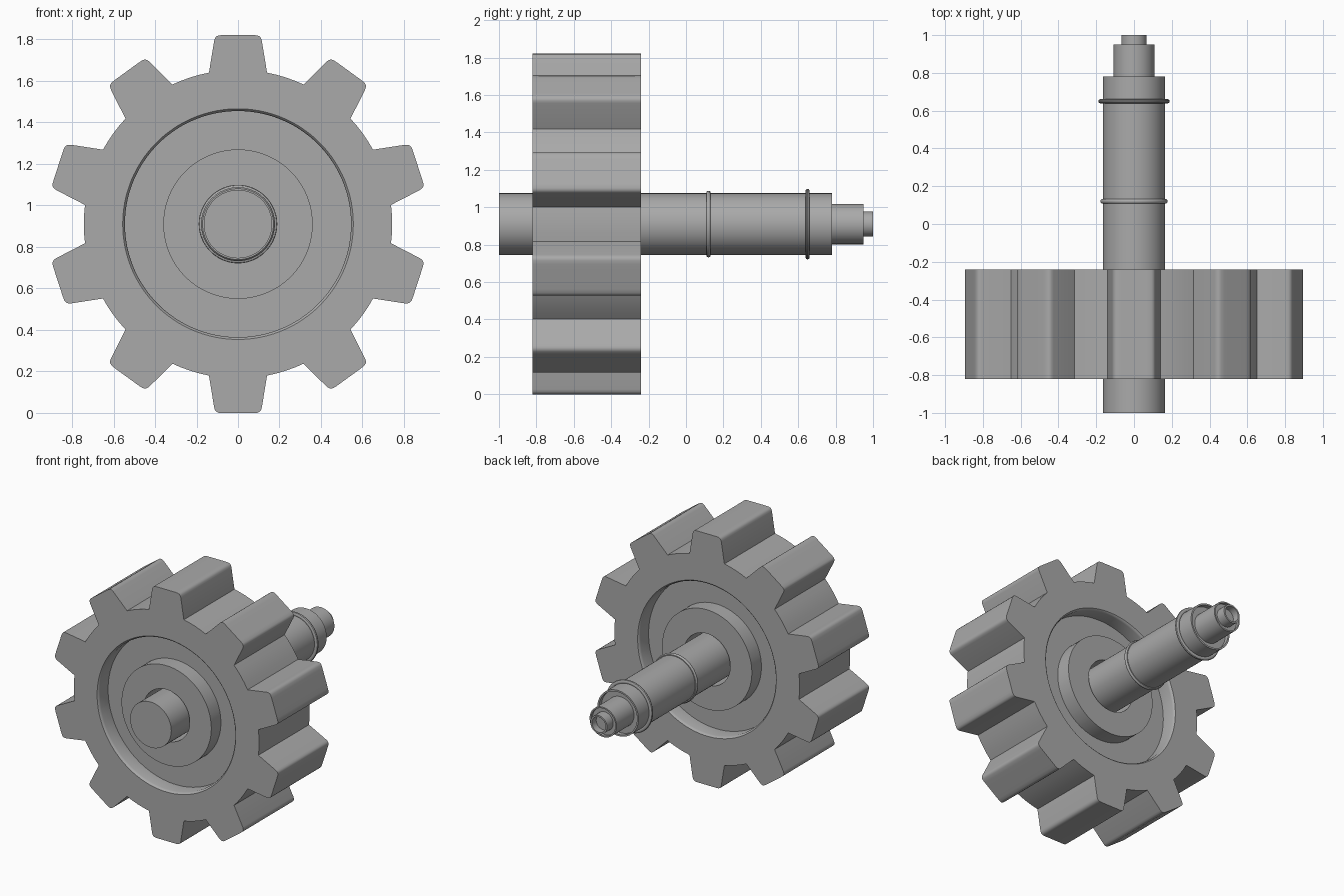
import bpy, bmesh, math
from math import sin, cos, radians, pi

cube = bpy.data.objects.get("Cube")
if cube:
    bpy.data.objects.remove(cube)

AXIS_Z = 0.91
TEETH = 10

steel = bpy.data.materials.new("grey_steel")
steel.use_nodes = True
GREY = (0.4, 0.4, 0.4, 1)
steel.diffuse_color = GREY
steel.node_tree.nodes["Principled BSDF"].inputs["Base Color"].default_value = GREY


def skin(name, loops, closed=False, cap_first=False, cap_last=False):
    """Join equal loops of points into one smooth-sided object."""
    bm = bmesh.new()
    rings = [[bm.verts.new(p) for p in loop] for loop in loops]
    pairs = list(zip(rings, rings[1:]))
    if closed:
        pairs.append((rings[-1], rings[0]))
    n = len(rings[0])
    for a, b in pairs:
        for i in range(n):
            j = (i + 1) % n
            bm.faces.new((a[i], a[j], b[j], b[i]))
    if cap_first:
        bm.faces.new(rings[0])
    if cap_last:
        bm.faces.new(rings[-1])
    bmesh.ops.recalc_face_normals(bm, faces=bm.faces)
    mesh = bpy.data.meshes.new(name)
    bm.to_mesh(mesh)
    bm.free()
    obj = bpy.data.objects.new(name, mesh)
    bpy.context.collection.objects.link(obj)
    mesh.materials.append(steel)
    bpy.ops.object.select_all(action='DESELECT')
    obj.select_set(True)
    bpy.context.view_layer.objects.active = obj
    bpy.ops.object.shade_smooth_by_angle(angle=radians(35))
    return obj


def ring(radii, angles, y):
    return [(r * sin(a), y, AXIS_Z + r * cos(a)) for r, a in zip(radii, angles)]


def lathe(name, profile, sides=64, **caps):
    angles = [2 * pi * i / sides for i in range(sides)]
    return skin(name, [ring([r] * sides, angles, y) for r, y in profile], **caps)


# Gear outline: tapered teeth with rounded tips, round root between them
half = [(0.035, 0.911), (0.07, 0.911), (0.092, 0.91), (0.104, 0.905),
        (0.111, 0.896), (0.115, 0.883), (0.14, 0.73)]
tooth = [(-x, h) for x, h in reversed(half)] + half
outline = [(math.hypot(x, h), math.atan2(x, h)) for x, h in tooth]
root_r, root_a = outline[-1]
pitch = 2 * pi / TEETH
gap = pitch - 2 * root_a
outline += [(root_r, root_a + gap * k / 4) for k in (1, 2, 3)]
radii = [r for _ in range(TEETH) for r, a in outline]
angles = [a + t * pitch for t in range(TEETH) for r, a in outline]

# Gear body: recessed web on both sides, flush hub, through bore
FRONT, BACK = -0.82, -0.24
side = [(0.556, 0), (0.549, 0.006), (0.545, 0.018), (0.545, 0.11),
        (0.36, 0.11), (0.36, 0), (0.187, 0)]
n = len(angles)
loops = [ring(radii, angles, FRONT)]
loops += [ring([r] * n, angles, FRONT + d) for r, d in side]
loops += [ring([r] * n, angles, BACK - d) for r, d in reversed(side)]
loops += [ring(radii, angles, BACK)]
skin("gear", loops, closed=True)

# Stepped shaft, each step nested in a shallow cup
lathe("shaft", [(0.165, -1), (0.165, 0.78), (0.153, 0.78), (0.153, 0.75),
                (0.108, 0.75), (0.108, 0.95), (0.098, 0.95), (0.098, 0.93),
                (0.067, 0.93), (0.067, 1), (0.055, 1), (0.055, 0.95)],
      cap_first=True, cap_last=True)

# Rounded retaining rings on the shaft
for name, y, outer in (("front_collar", 0.12, 0.178), ("rear_collar", 0.65, 0.189)):
    thick = (outer - 0.158) / 2
    mid = outer - thick
    section = [(mid + thick * cos(t * pi / 5), y + 0.012 * sin(t * pi / 5))
               for t in range(10)]
    lathe(name, section, closed=True)
